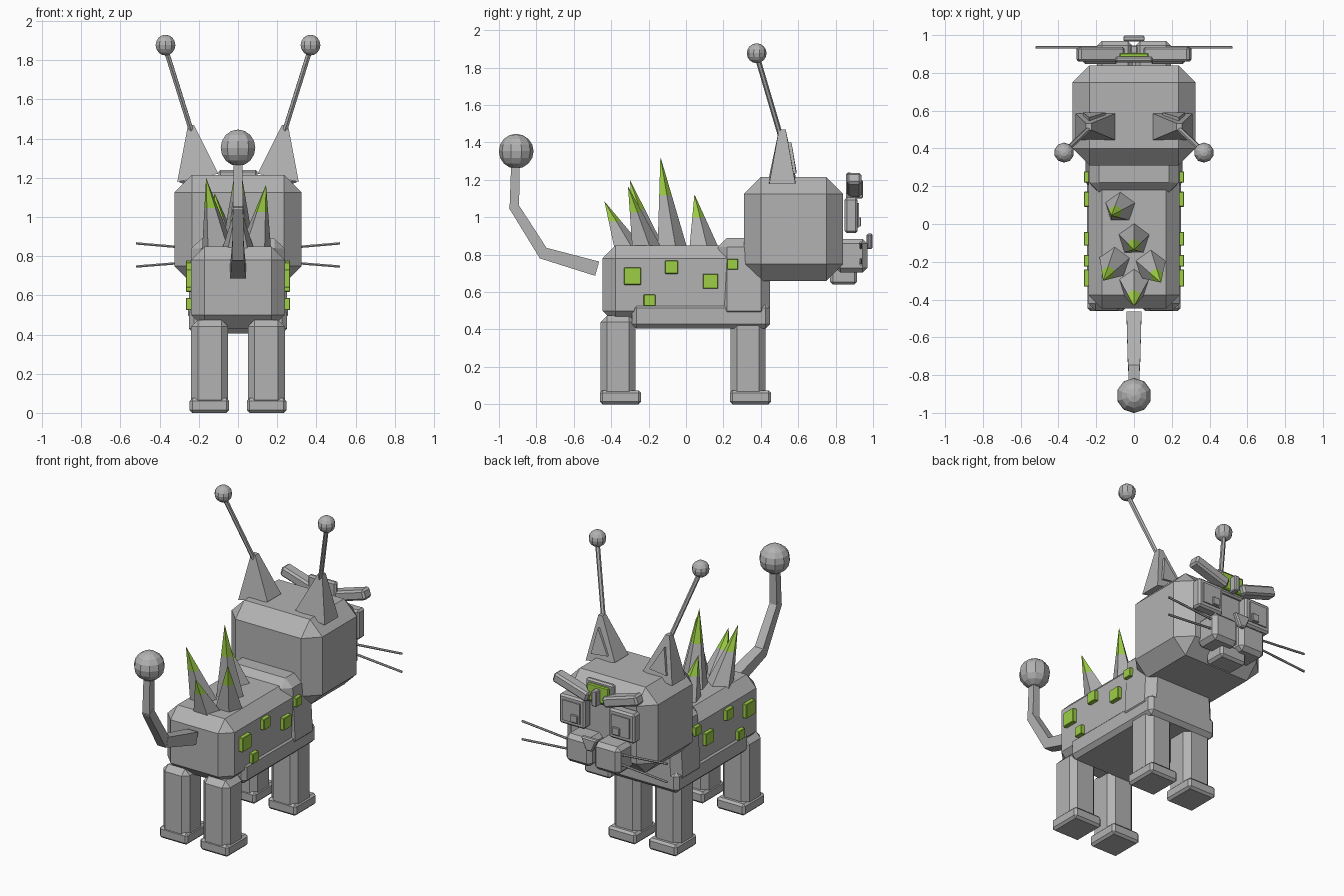
import bpy, bmesh, math
from mathutils import Vector, Matrix

if "Cube" in bpy.data.objects:
    bpy.data.objects.remove(bpy.data.objects["Cube"])


def material(name, rgb):
    m = bpy.data.materials.new(name)
    m.diffuse_color = (*rgb, 1)
    m.use_nodes = True
    m.node_tree.nodes["Principled BSDF"].inputs["Base Color"].default_value = m.diffuse_color
    return m


GREY = material("grey", (0.45, 0.45, 0.45))
GREEN = material("green", (0.34, 0.62, 0.06))


def finish(name, bm, mats=(GREY,)):
    bmesh.ops.recalc_face_normals(bm, faces=bm.faces)
    me = bpy.data.meshes.new(name)
    bm.to_mesh(me)
    bm.free()
    for m in mats:
        me.materials.append(m)
    ob = bpy.data.objects.new(name, me)
    bpy.context.collection.objects.link(ob)
    return ob


def box(name, x, y, z, bevel=0.0, mat=GREY, tilt=0.0, taper=1.0):
    """Chamfered box from (min, max) ranges, tilted about y, bottom scaled by taper."""
    c = Vector((sum(x) / 2, sum(y) / 2, sum(z) / 2))
    s = (x[1] - x[0], y[1] - y[0], z[1] - z[0])
    bm = bmesh.new()
    bmesh.ops.create_cube(bm, size=1)
    for v in bm.verts:
        k = taper if v.co.z < 0 else 1
        v.co = Vector((v.co.x * s[0] * k, v.co.y * s[1], v.co.z * s[2]))
    if bevel:
        bmesh.ops.bevel(bm, geom=bm.edges[:], offset=bevel, segments=1,
                        affect='EDGES', clamp_overlap=True)
    bm.transform(Matrix.Translation(c) @ Matrix.Rotation(tilt, 4, 'Y'))
    return finish(name, bm, (mat,))


def strut(name, a, b, r1, r2, n):
    """Straight bar between two points with n sides."""
    a, b = Vector(a), Vector(b)
    d = b - a
    bm = bmesh.new()
    bmesh.ops.create_cone(bm, cap_ends=True, segments=n, radius1=r1, radius2=r2, depth=d.length)
    if n == 4:
        bm.transform(Matrix.Rotation(math.pi / 4, 4, 'Z'))
    rot = Vector((0, 0, 1)).rotation_difference(d).to_matrix().to_4x4()
    bm.transform(Matrix.Translation((a + b) / 2) @ rot)
    return finish(name, bm)


def ball(name, c, r):
    bm = bmesh.new()
    bmesh.ops.create_uvsphere(bm, u_segments=10, v_segments=8, radius=r)
    bm.transform(Matrix.Translation(c))
    return finish(name, bm)


def spike(name, base, tip, r, split=0.58):
    """Leaning five-sided spike with a green tip."""
    base, tip = Vector(base), Vector(tip)
    bm = bmesh.new()
    rings = []
    for t in (0, split):
        c = base.lerp(tip, t)
        rings.append([bm.verts.new(c + Vector((math.cos(k * math.tau / 5 + 0.3),
                                               math.sin(k * math.tau / 5 + 0.3), 0)) * r * (1 - t))
                      for k in range(5)])
    top = bm.verts.new(tip)
    bm.faces.new(rings[0])
    for k in range(5):
        j = (k + 1) % 5
        bm.faces.new((rings[0][k], rings[0][j], rings[1][j], rings[1][k]))
        bm.faces.new((rings[1][k], rings[1][j], top)).material_index = 1
    return finish(name, bm, (GREY, GREEN))


def ear(name, side):
    """Truncated pyramid on a base sloping outwards."""
    bm = bmesh.new()
    rings = []
    for cx, cy, cz, hx, hy, sl in ((0.205, 0.515, 1.2, 0.105, 0.07, 0.2),
                                   (0.24, 0.515, 1.47, 0.015, 0.018, 0)):
        rings.append([bm.verts.new((side * (cx + i * hx), cy + j * hy, cz - sl * i * hx))
                      for i, j in ((-1, -1), (1, -1), (1, 1), (-1, 1))])
    bm.faces.new(rings[0])
    bm.faces.new(rings[1])
    for k in range(4):
        j = (k + 1) % 4
        bm.faces.new((rings[0][k], rings[0][j], rings[1][j], rings[1][k]))
    finish(name, bm)
    # raised inner ear panel on the forward side
    bm = bmesh.new()
    pts = ((0.15, 0.578, 1.25), (0.27, 0.578, 1.235), (0.237, 0.552, 1.40))
    front = [bm.verts.new((side * x, y + 0.012, z)) for x, y, z in pts]
    back = [bm.verts.new((side * x, y - 0.03, z)) for x, y, z in pts]
    bm.faces.new(front)
    bm.faces.new(back)
    for k in range(3):
        j = (k + 1) % 3
        bm.faces.new((front[k], front[j], back[j], back[k]))
    finish("inner_" + name, bm)


def span(s, a, b):
    return tuple(sorted((s * a, s * b)))


# Torso
box("body", (-0.24, 0.24), (-0.447, 0.43), (0.43, 0.85), 0.07)
box("belly", (-0.25, 0.25), (-0.29, 0.45), (0.405, 0.54), 0.025)
box("chest", (-0.235, 0.235), (0.17, 0.45), (0.45, 0.89), 0.05, taper=1.1)

# Head
box("head", (-0.325, 0.325), (0.31, 0.84), (0.66, 1.215), 0.09)
box("forehead_block", (-0.1, 0.1), (0.855, 0.888), (1.09, 1.24), 0.01)
box("forehead_gem", (-0.078, 0.078), (0.88, 0.905), (1.11, 1.22), 0.006, GREEN)
box("forehead_bar", (-0.018, 0.018), (0.89, 0.945), (1.10, 1.20), 0.005)
box("chin", (-0.095, 0.095), (0.77, 0.915), (0.64, 0.735), 0.015)
nose = box("nose", (-0.06, 0.06), (0.965, 0.998), (0.83, 0.913), 0.008, taper=0.35)

for s, tag in ((-1, "left"), (1, "right")):
    # Legs and feet
    for end, y0 in (("back", -0.46), ("front", 0.235)):
        box(f"{end}_leg_{tag}", span(s, 0.05, 0.24), (y0 + 0.003, y0 + 0.19), (0.03, 0.475), 0.035)
        box(f"{end}_foot_{tag}", span(s, 0.045, 0.247), (y0, y0 + 0.22), (0, 0.075), 0.014)

    # Face parts
    box(f"eye_{tag}", span(s, 0.085, 0.27), (0.848, 0.918), (0.915, 1.105), 0.012)
    box(f"eye_panel_{tag}", span(s, 0.115, 0.24), (0.915, 0.926), (0.945, 1.075))
    box(f"pupil_{tag}", span(s, 0.125, 0.175), (0.92, 0.936), (0.95, 1.0), 0.004)
    box(f"brow_{tag}", span(s, 0.05, 0.305), (0.86, 0.938), (1.14, 1.205), 0.012, tilt=-s * 0.3)
    box(f"muzzle_{tag}", span(s, 0.008, 0.195), (0.80, 0.97), (0.705, 0.885), 0.025)
    for k, z0, z1 in ((1, 0.835, 0.865), (2, 0.775, 0.747)):
        strut(f"whisker_{tag}_{k}", (s * 0.17, 0.935, z0), (s * 0.52, 0.935, z1), 0.007, 0.007, 6)

    # Ears with antennae
    ear(f"ear_{tag}", s)
    strut(f"antenna_{tag}", (s * 0.232, 0.51, 1.42), (s * 0.37, 0.38, 1.86), 0.014, 0.014, 6)
    ball(f"antenna_ball_{tag}", (s * 0.37, 0.378, 1.877), 0.053)

    # Green side patches: y, z, half size
    patches = ((-0.286, 0.685, 0.046), (-0.078, 0.733, 0.035), (0.131, 0.658, 0.04),
               (0.249, 0.749, 0.029), (-0.195, 0.556, 0.031))
    for k, (y, z, h) in enumerate(patches):
        box(f"patch_{tag}_{k}", span(s, 0.23, 0.266), (y - h, y + h), (z - h, z + h), 0.003, GREEN)

# Back spikes: base x, y then tip x, y, z
for k, (bx, by, tx, ty, tz) in enumerate((
        (-0.07, 0.09, -0.12, 0.045, 1.123), (0, -0.08, 0, -0.137, 1.325),
        (-0.10, -0.2, -0.163, -0.30, 1.2), (0.085, -0.215, 0.143, -0.31, 1.165),
        (0, -0.31, 0, -0.436, 1.085))):
    spike(f"spike_{k}", (bx, by, 0.83), (tx, ty, tz), 0.088)

# Tail
strut("tail_base", (0, -0.475, 0.725), (0, -0.77, 0.81), 0.056, 0.045, 4)
strut("tail_middle", (0, -0.755, 0.795), (0, -0.925, 1.065), 0.043, 0.037, 4)
strut("tail_end", (0, -0.918, 1.04), (0, -0.912, 1.29), 0.036, 0.032, 4)
ball("tail_ball", (0, -0.908, 1.353), 0.093)
